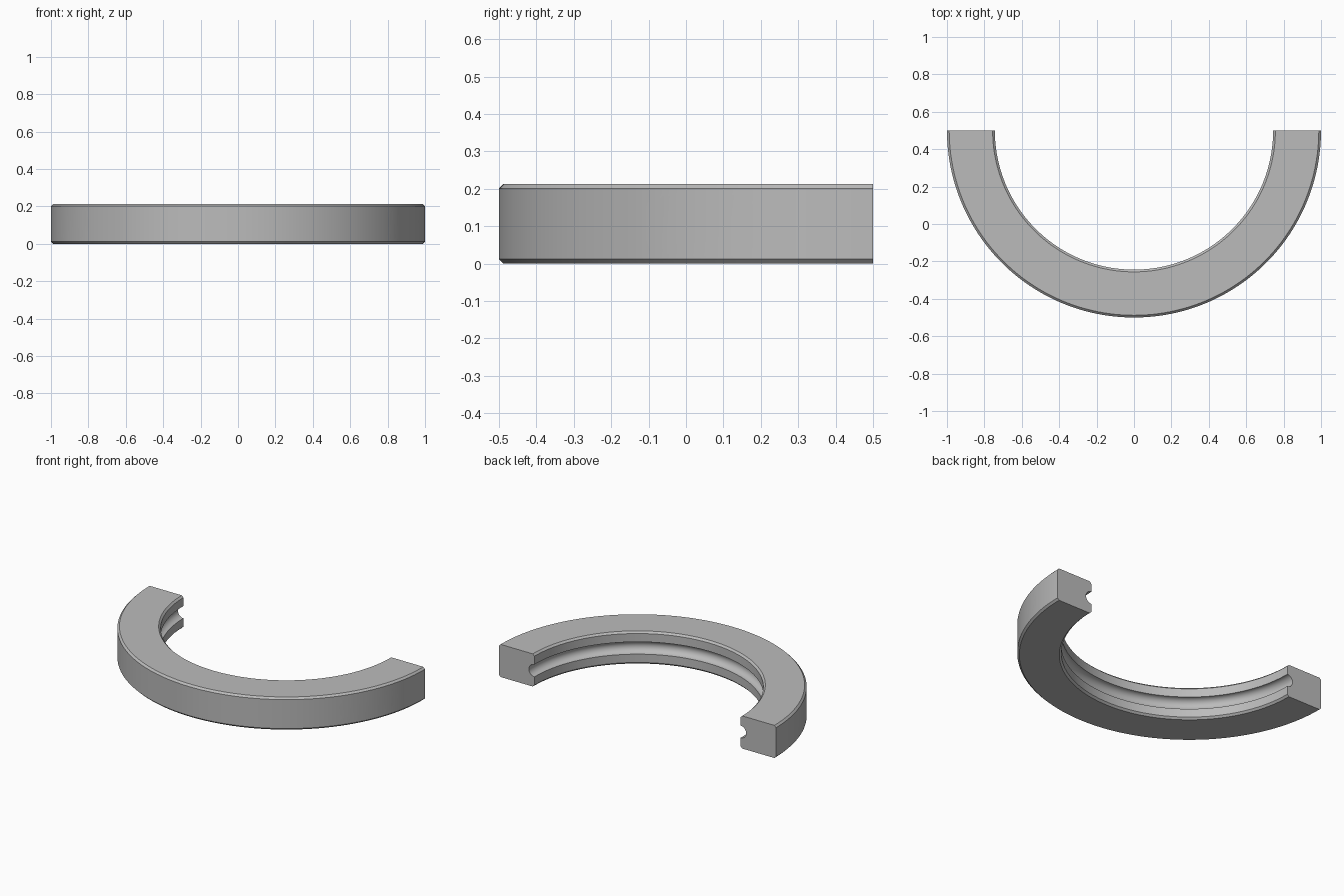
import bpy, bmesh, math
from mathutils import Vector

cube = bpy.data.objects.get("Cube")
if cube:
    bpy.data.objects.remove(cube, do_unlink=True)

HEIGHT, OUTER, INNER, CHAMFER = 0.213, 1.0, 0.744, 0.012
GROOVE = 0.04
CENTER_Y = 0.5
MID = HEIGHT / 2
STEPS = 96

grey = bpy.data.materials.new("satin grey")
grey.use_nodes = True
colour = (0.5, 0.5, 0.5, 1)
grey.diffuse_color = colour
grey.node_tree.nodes["Principled BSDF"].inputs["Base Color"].default_value = colour


def make_object(name, bm):
    bmesh.ops.recalc_face_normals(bm, faces=bm.faces)
    mesh = bpy.data.meshes.new(name)
    bm.to_mesh(mesh)
    bm.free()
    obj = bpy.data.objects.new(name, mesh)
    bpy.context.collection.objects.link(obj)
    mesh.materials.append(grey)
    return obj


def cylinder_along_y(name, x, y0, y1, radius):
    bm = bmesh.new()
    bmesh.ops.create_cone(bm, cap_ends=True, segments=64, radius1=radius,
                          radius2=radius, depth=y1 - y0)
    for v in bm.verts:
        v.co = Vector((x + v.co.x, (y0 + y1) / 2 + v.co.z, MID + v.co.y))
    return make_object(name, bm)


# Cross-section: chamfered block with a round groove in the inner wall
profile = [(INNER + CHAMFER, 0), (OUTER - CHAMFER, 0), (OUTER, CHAMFER),
           (OUTER, HEIGHT - CHAMFER), (OUTER - CHAMFER, HEIGHT),
           (INNER + CHAMFER, HEIGHT), (INNER, HEIGHT - CHAMFER)]
for i in range(17):
    a = math.pi * i / 16
    profile.append((INNER + GROOVE * math.sin(a), MID + GROOVE * math.cos(a)))
profile.append((INNER, CHAMFER))

# Half ring swept round the front
bm = bmesh.new()
rings = []
for i in range(STEPS + 1):
    a = math.pi + math.pi * i / STEPS
    rings.append([bm.verts.new((r * math.cos(a), CENTER_Y + r * math.sin(a), z))
                  for r, z in profile])
count = len(profile)
for a, b in zip(rings, rings[1:]):
    for j in range(count):
        k = (j + 1) % count
        bm.faces.new((a[j], a[k], b[k], b[j]))
bm.faces.new(rings[0])
bm.faces.new(rings[-1])
clamp = make_object("half_ring", bm)

# Screw holes and counterbores at both ends
cutters = []
for side, x in (("right", -0.884), ("left", 0.884)):
    cutters.append(cylinder_along_y(side + "_counterbore", x, -0.7, 0.3, 0.0885))
    cutters.append(cylinder_along_y(side + "_screw_hole", x, 0.2, 0.6, 0.055))
for cutter in cutters:
    cutter.hide_render = True
    mod = clamp.modifiers.new(cutter.name, 'BOOLEAN')
    mod.operation = 'DIFFERENCE'
    mod.solver = 'EXACT'
    mod.object = cutter

# Bake the cuts and remove the cutters
bpy.context.view_layer.update()
evaluated = clamp.evaluated_get(bpy.context.evaluated_depsgraph_get())
result = bpy.data.meshes.new_from_object(evaluated)
clamp.modifiers.clear()
clamp.data = result
for cutter in cutters:
    bpy.data.objects.remove(cutter, do_unlink=True)

# Smooth curves, sharp edges
for obj in bpy.context.selected_objects:
    obj.select_set(False)
clamp.select_set(True)
bpy.context.view_layer.objects.active = clamp
bpy.ops.object.shade_smooth_by_angle(angle=math.radians(25))
